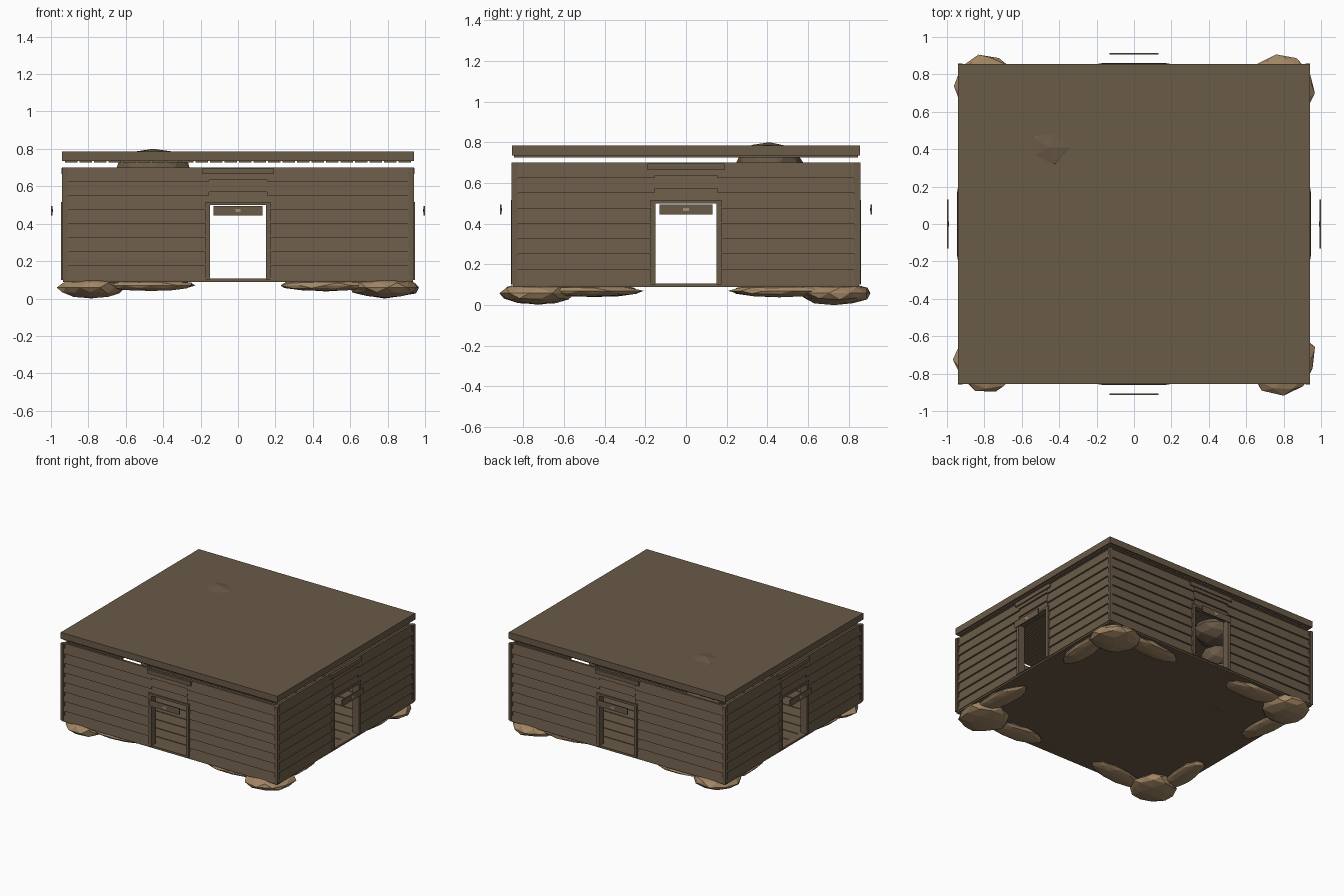
import bpy, bmesh, math, random
from mathutils import Matrix, Vector

if "Cube" in bpy.data.objects:
    bpy.data.objects.remove(bpy.data.objects["Cube"])

random.seed(4)
HX, HY = 0.94, 0.855          # half width and half depth of the hut
WALL_Z, WALL_TOP = 0.10, 0.70


def material(name, color):
    m = bpy.data.materials.new(name)
    m.diffuse_color = (*color, 1)
    m.use_nodes = True
    m.node_tree.nodes["Principled BSDF"].inputs["Base Color"].default_value = m.diffuse_color
    return m


WOOD = material("weathered_wood", (0.144, 0.103, 0.064))
STONE = material("tan_stone", (0.36, 0.24, 0.13))
BADGE = material("pale_wood", (0.36, 0.28, 0.19))


def finish(name, bm, mat):
    bmesh.ops.recalc_face_normals(bm, faces=bm.faces[:])
    me = bpy.data.meshes.new(name)
    bm.to_mesh(me)
    bm.free()
    me.materials.append(mat)
    ob = bpy.data.objects.new(name, me)
    bpy.context.collection.objects.link(ob)
    return ob


def prism(bm, x0, x1, profile, mtx=Matrix()):
    """Extrude a (y, z) profile from x0 to x1."""
    a, b = [[bm.verts.new(mtx @ Vector((x, y, z))) for y, z in profile] for x in (x0, x1)]
    bm.faces.new(a)
    bm.faces.new(b[::-1])
    n = len(profile)
    for i in range(n):
        j = (i + 1) % n
        bm.faces.new((a[i], b[i], b[j], a[j]))


def box(bm, x0, x1, y0, y1, z0, z1, mtx=Matrix()):
    prism(bm, x0, x1, [(y0, z0), (y1, z0), (y1, z1), (y0, z1)], mtx)


def rock(name, center, radii, mat, angle=0, rough=0.07):
    bm = bmesh.new()
    bmesh.ops.create_icosphere(bm, subdivisions=2, radius=1)
    for v in bm.verts:
        v.co *= 1 + random.uniform(-rough, rough)
    mtx = (Matrix.Translation(center) @ Matrix.Rotation(angle, 4, 'Z')
           @ Matrix.Diagonal((*radii, 1)))
    bm.transform(mtx)
    return finish(name, bm, mat)


# Floor slab with separate boards on top
bm = bmesh.new()
box(bm, -HX + 0.005, HX - 0.005, -HY + 0.005, HY - 0.005, 0.088, 0.10)
boards = 14
step = 2 * (HY - 0.03) / boards
for i in range(boards):
    y = -HY + 0.03 + i * step
    box(bm, -HX + 0.03, HX - 0.03, y + 0.004, y + step - 0.004, 0.099, 0.106)
finish("floor", bm, WOOD)

# Four walls of lapped planks, each with a doorway, frame and hanging board
DOOR, DOOR_TOP, ROWS = 0.15, 0.505, 8
for k, side in enumerate(("front", "right", "back", "left")):
    hw, d = (HX, HY) if k % 2 == 0 else (HY, HX)
    rot = Matrix.Rotation(k * math.pi / 2, 4, 'Z')

    bm = bmesh.new()
    spans = [(-hw + 0.005, -DOOR - 0.005, WALL_Z, ROWS),
             (DOOR + 0.005, hw - 0.005, WALL_Z, ROWS),
             (-DOOR - 0.005, DOOR + 0.005, DOOR_TOP, 3)]
    for x0, x1, base, rows in spans:
        h = (WALL_TOP - base) / rows
        for r in range(rows):
            z = base + r * h
            prism(bm, x0, x1, [(-d, z), (-d + 0.03, z), (-d + 0.03, z + h),
                               (-d + 0.013, z + h)], rot)
    finish(side + "_wall", bm, WOOD)

    bm = bmesh.new()
    for s in (-1, 1):
        xa, xb = sorted((s * DOOR, s * 0.175))
        box(bm, xa, xb, -d - 0.006, -d + 0.05, WALL_Z, DOOR_TOP, rot)
    box(bm, -0.175, 0.175, -d - 0.006, -d + 0.04, DOOR_TOP - 0.005, DOOR_TOP + 0.012, rot)
    box(bm, -0.19, 0.19, -d - 0.004, -d + 0.02, 0.665, 0.697, rot)
    box(bm, -DOOR, DOOR, -d, -d + 0.05, WALL_Z, 0.107, rot)
    finish(side + "_door_frame", bm, WOOD)

    out = 0.91 if k % 2 == 0 else 0.995
    bm = bmesh.new()
    box(bm, -0.13, 0.13, -out - 0.004, -out + 0.004, 0.445, 0.495, rot)
    finish(side + "_hanging_board", bm, WOOD)
    bm = bmesh.new()
    box(bm, -0.014, 0.014, -out - 0.005, -out + 0.005, 0.462, 0.478, rot)
    finish(side + "_board_badge", bm, BADGE)

# Corner posts
bm = bmesh.new()
for sx in (-1, 1):
    for sy in (-1, 1):
        xa, xb = sorted((sx * (HX - 0.022), sx * (HX + 0.002)))
        ya, yb = sorted((sy * (HY - 0.022), sy * (HY + 0.002)))
        box(bm, xa, xb, ya, yb, WALL_Z, WALL_TOP)
finish("corner_posts", bm, WOOD)

# Roof slab with slats on its underside
bm = bmesh.new()
box(bm, -HX, HX, -HY, HY, 0.735, 0.785)
finish("roof", bm, WOOD)
bm = bmesh.new()
slats = 24
step = 2 * (HX - 0.01) / slats
for i in range(slats):
    x = -HX + 0.01 + i * step
    box(bm, x + 0.005, x + step - 0.005, -HY + 0.01, HY - 0.01, 0.726, 0.737)
finish("ceiling_slats", bm, WOOD)

# Stone stack that rises through the roof
for i, (z, rx, ry, rz) in enumerate(((0.17, 0.20, 0.18, 0.09), (0.33, 0.17, 0.15, 0.10),
                                     (0.49, 0.15, 0.13, 0.09), (0.70, 0.20, 0.165, 0.10))):
    rock("chimney_stone_%d" % (i + 1), (-0.455, 0.41, z), (rx, ry, rz), WOOD, rough=0.03)

# Foundation: a boulder under each corner and two flat stones beside it
for sx in (-1, 1):
    for sy in (-1, 1):
        tag = ("left" if sx < 0 else "right") + ("_front" if sy < 0 else "_back")
        big = 1.0 if sx > 0 else 0.95
        rock(tag + "_boulder", (sx * 0.785, sy * 0.73, 0.06),
             (0.185 * big, 0.18 * big, 0.056), STONE, random.uniform(-0.3, 0.3))
        rock(tag + "_long_stone_x", (sx * 0.47, sy * 0.76, 0.07),
             (0.24, 0.085, 0.03), STONE, sx * sy * 0.08)
        rock(tag + "_long_stone_y", (sx * 0.845, sy * 0.46, 0.07),
             (0.085, 0.24, 0.03), STONE, -sx * sy * 0.08)

# Rest the lowest boulder on the ground
bpy.context.view_layer.update()
low = min(v.co.z for o in bpy.data.objects for v in o.data.vertices)
for o in bpy.data.objects:
    if "boulder" in o.name:
        o.location.z -= low
